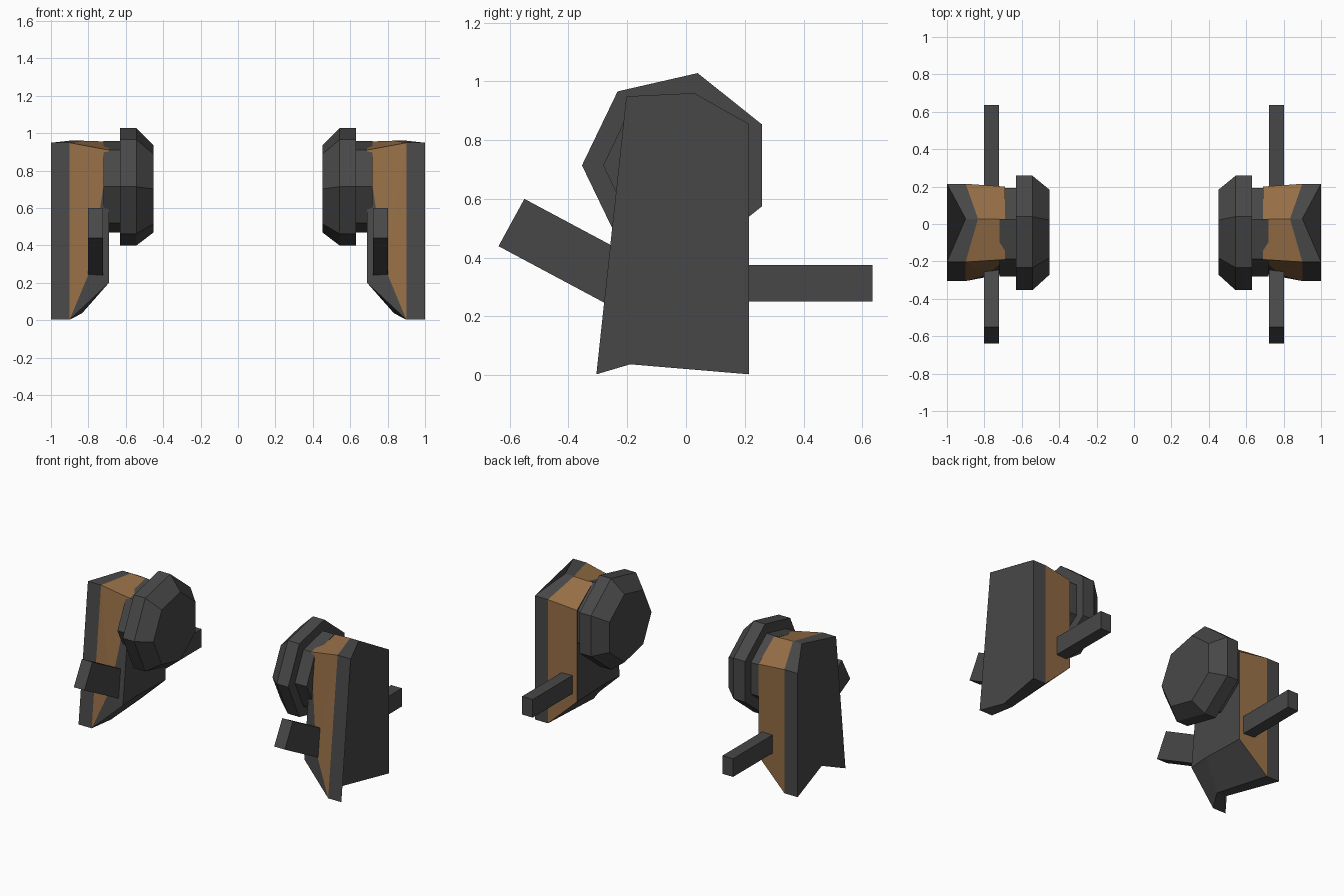
import bpy, bmesh, math

if "Cube" in bpy.data.objects:
    bpy.data.objects.remove(bpy.data.objects["Cube"])

def material(name, rgb):
    m = bpy.data.materials.new(name)
    m.diffuse_color = (*rgb, 1)
    m.use_nodes = True
    m.node_tree.nodes["Principled BSDF"].inputs["Base Color"].default_value = m.diffuse_color
    return m

GREY = material("dark_grey", (0.064, 0.064, 0.064))
BROWN = material("brown", (0.30, 0.155, 0.06))

def finish(name, bm):
    """Turn a right-hand part into an object mirrored to the left."""
    bmesh.ops.recalc_face_normals(bm, faces=bm.faces)
    me = bpy.data.meshes.new(name)
    bm.to_mesh(me)
    bm.free()
    me.materials.append(GREY)
    me.materials.append(BROWN)
    ob = bpy.data.objects.new(name, me)
    bpy.context.collection.objects.link(ob)
    ob.modifiers.new("mirror", 'MIRROR').use_mirror_merge = False
    return ob

def loft(name, rings):
    """Skin a list of point rings and cap both ends."""
    bm = bmesh.new()
    vs = [[bm.verts.new(p) for p in r] for r in rings]
    n = len(rings[0])
    for a, b in zip(vs, vs[1:]):
        for i in range(n):
            j = (i + 1) % n
            bm.faces.new((a[i], a[j], b[j], b[i]))
    bm.faces.new(vs[0])
    bm.faces.new(vs[-1])
    return finish(name, bm)

# Body: notched outer plate, brown middle, grey inner cap
# order: front bottom, bottom notch, back bottom, back top, apex, front top
outline = [(-.305, .003), (-.19, .037), (.215, .003),
           (.215, .854), (.028, .96), (-.203, .949)]
inner = [(-.265, .20), (-.12, .21), (.20, .20),
         (.20, .83), (.028, .955), (-.19, .91)]
notched = (1, 4)
bm = bmesh.new()
A = [bm.verts.new((.90 if i in notched else 1.0, *p)) for i, p in enumerate(outline)]
B = [bm.verts.new((.834 if i in notched else .90, *p)) for i, p in enumerate(outline)]
D = [bm.verts.new((.69, *p)) for p in inner]
P = bm.verts.new((.785, -.272, .28))
bm.faces.new(A)
bm.faces.new(D)
for i in range(6):
    j = (i + 1) % 6
    bm.faces.new((A[i], A[j], B[j], B[i]))
    if i < 5:
        f = bm.faces.new((B[i], B[j], D[j], D[i]))
        f.material_index = 1 if i >= 2 else 0   # underside stays grey
# front of the body: brown panel with a grey chamfer toward the inside
for tri, mat in (((B[5], B[0], P), 1), ((B[5], P, D[5]), 1),
                 ((B[0], D[0], P), 0), ((P, D[0], D[5]), 0)):
    bm.faces.new(tri).material_index = mat
finish("body", bm)

# Seven-sided wheel on the inner side
def heptagon(x, r, cz=.714):
    return [(x, -.032 - r * math.cos(k * math.tau / 7),
             cz + r * math.sin(k * math.tau / 7)) for k in range(7)]

loft("hub", [heptagon(.72, .25), heptagon(.62, .25)])
loft("wheel", [heptagon(.63, .322), heptagon(.543, .322), heptagon(.453, .24, .702)])

# Bars sticking out to front and back
def bar(name, profile):
    loft(name, [[(x, *p) for p in profile] for x in (.722, .803)])

bar("front_bar", [(-.55, .60), (-.638, .439), (-.20, .205), (-.112, .366)])
bar("back_bar", [(.635, .25), (.635, .375), (.10, .375), (.10, .25)])
